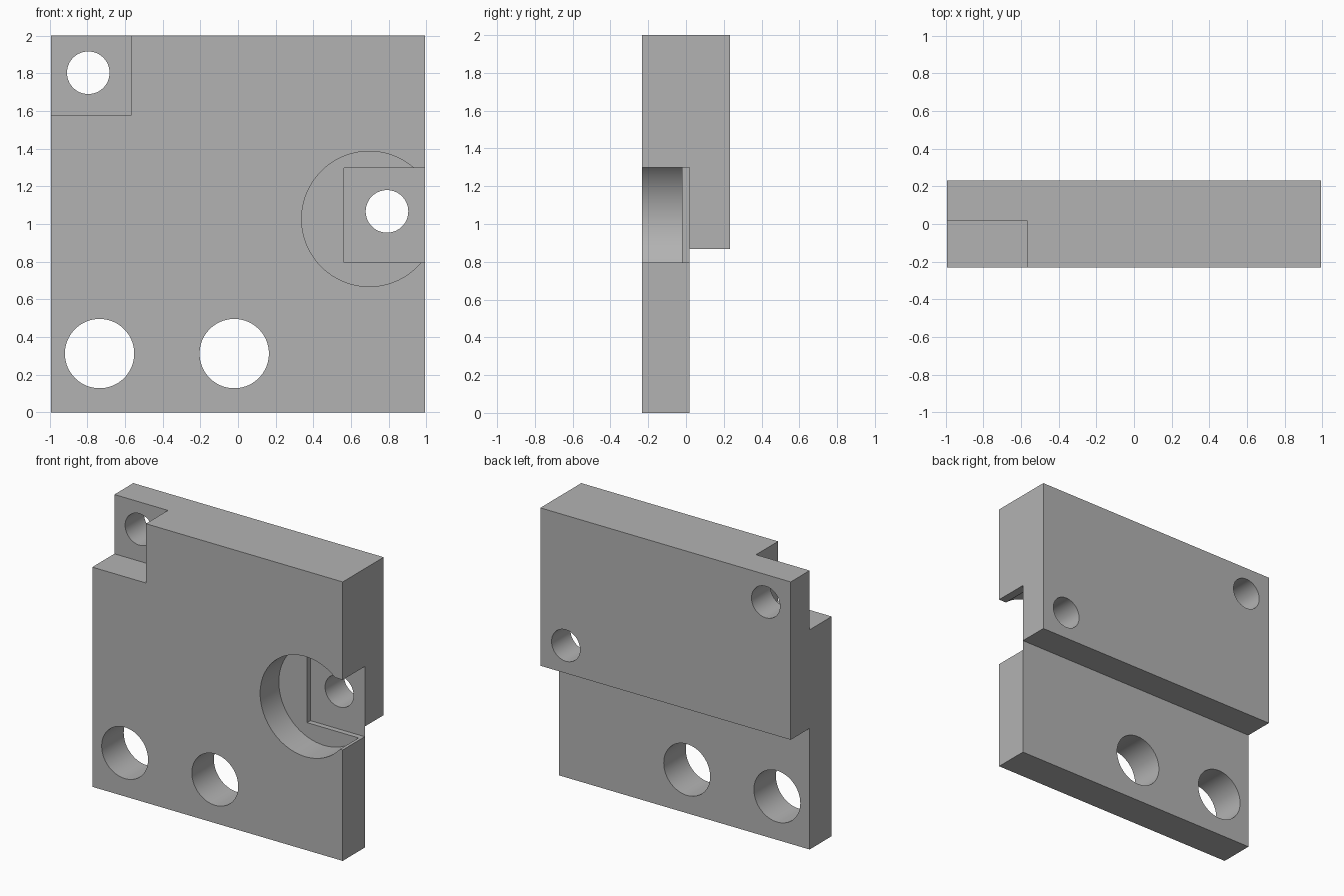
import bpy, bmesh
from math import radians
from mathutils import Matrix

if "Cube" in bpy.data.objects:
    bpy.data.objects.remove(bpy.data.objects["Cube"], do_unlink=True)

HALF, FRONT, STEP, BACK = 0.993, -0.232, 0.018, 0.232
OVER = 0.1  # cutter overshoot past open sides

grey = bpy.data.materials.new("plain grey")
grey.use_nodes = True
colour = (0.45, 0.45, 0.45, 1)
grey.diffuse_color = colour
grey.node_tree.nodes["Principled BSDF"].inputs["Base Color"].default_value = colour


def add_object(name, bm):
    bmesh.ops.recalc_face_normals(bm, faces=bm.faces)
    mesh = bpy.data.meshes.new(name)
    bm.to_mesh(mesh)
    bm.free()
    mesh.materials.append(grey)
    obj = bpy.data.objects.new(name, mesh)
    bpy.context.collection.objects.link(obj)
    return obj


def box(name, x, y, z):
    bm = bmesh.new()
    centre = [sum(r) / 2 for r in (x, y, z)]
    size = [r[1] - r[0] for r in (x, y, z)]
    bmesh.ops.create_cube(bm, size=1, matrix=Matrix.Translation(centre) @ Matrix.Diagonal((*size, 1)))
    return add_object(name, bm)


def bore(name, x, z, radius, y0=FRONT - OVER, y1=BACK + OVER):
    bm = bmesh.new()
    bmesh.ops.create_cone(bm, cap_ends=True, segments=96, radius1=radius, radius2=radius, depth=y1 - y0,
                          matrix=Matrix.Translation((x, (y0 + y1) / 2, z)) @ Matrix.Rotation(radians(90), 4, "X"))
    return add_object(name, bm)


# Stepped block: side profile extruded across the width
bm = bmesh.new()
profile = [(FRONT, 0), (STEP, 0), (STEP, 0.868), (BACK, 0.868), (BACK, 2), (FRONT, 2)]
face = bm.faces.new([bm.verts.new((-HALF, y, z)) for y, z in profile])
side = bmesh.ops.extrude_face_region(bm, geom=[face])
bmesh.ops.translate(bm, vec=(2 * HALF, 0, 0), verts=[v for v in side["geom"] if isinstance(v, bmesh.types.BMVert)])
block = add_object("stepped_block", bm)

# Corner and side notches, round pocket, then through holes
cutters = [
    box("corner_notch_cutter", (-HALF - OVER, -0.568), (FRONT - OVER, STEP), (1.575, 2 + OVER)),
    box("side_notch_cutter", (0.563, HALF + OVER), (FRONT - OVER, STEP), (0.795, 1.298)),
    bore("round_pocket_cutter", 0.697, 1.027, 0.359, y1=-0.02),
    bore("upper_screw_hole_cutter", -0.795, 1.803, 0.113),
    bore("side_screw_hole_cutter", 0.791, 1.067, 0.113),
    bore("corner_hole_cutter", -0.735, 0.312, 0.184),
    bore("middle_hole_cutter", -0.02, 0.312, 0.184),
]
bpy.context.view_layer.objects.active = block
for obj in bpy.context.selected_objects:
    obj.select_set(False)
block.select_set(True)
for cutter in cutters:
    cut = block.modifiers.new(cutter.name, "BOOLEAN")
    cut.operation, cut.solver, cut.object = "DIFFERENCE", "EXACT", cutter
    bpy.ops.object.modifier_apply(modifier=cut.name)
    bpy.data.objects.remove(cutter, do_unlink=True)
bpy.ops.object.shade_smooth_by_angle(angle=radians(30))
